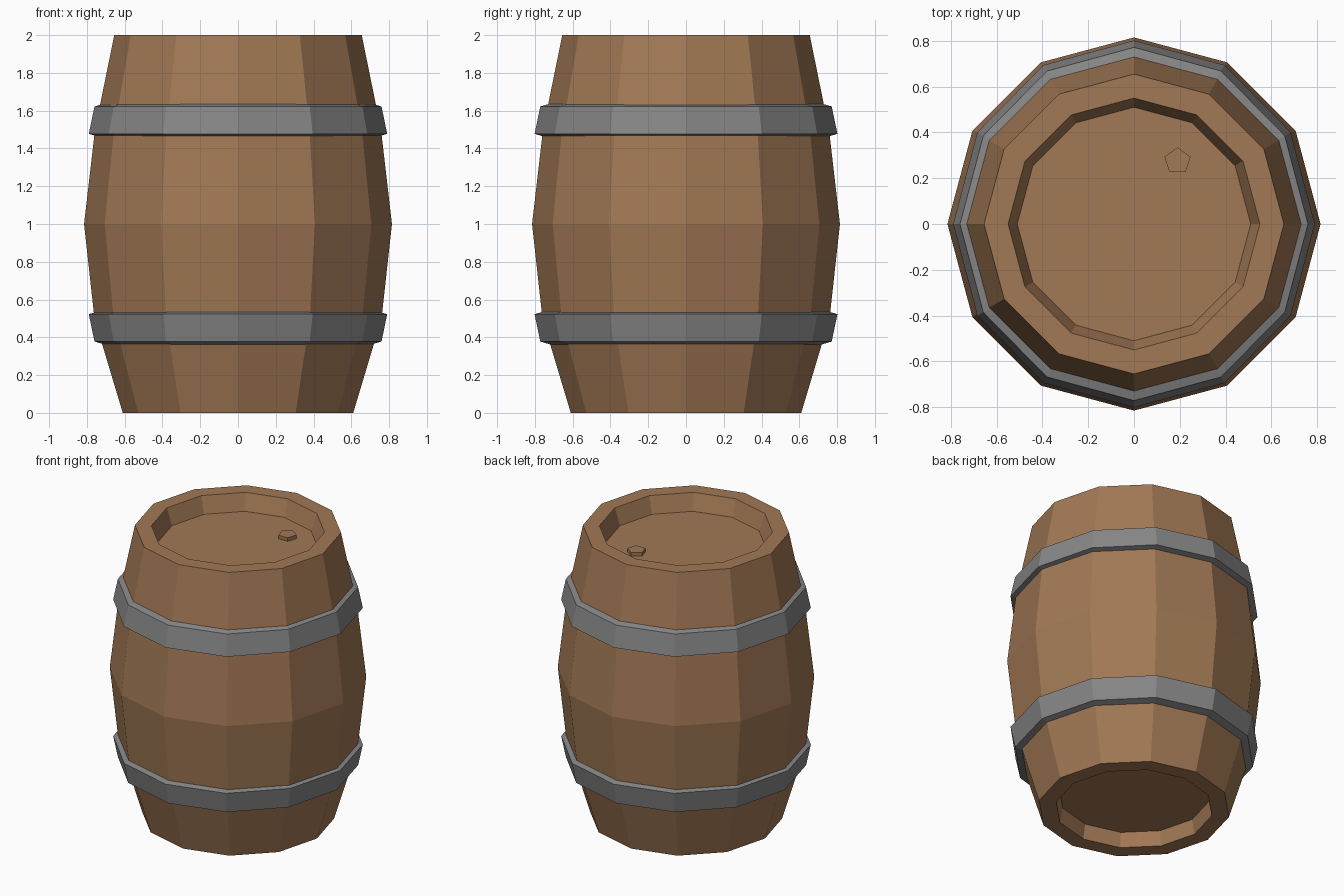
import bpy, bmesh, math

if "Cube" in bpy.data.objects:
    bpy.data.objects.remove(bpy.data.objects["Cube"])

N = 12  # staves around the barrel


def material(name, rgb):
    m = bpy.data.materials.new(name)
    m.diffuse_color = (*rgb, 1)
    m.use_nodes = True
    m.node_tree.nodes["Principled BSDF"].inputs["Base Color"].default_value = m.diffuse_color
    return m


wood = material("brown wood", (0.36, 0.19, 0.09))
iron = material("grey iron", (0.24, 0.24, 0.24))


def lathe(name, profile, mat, sides=N, start=0.0, closed=False, sy=1.0, loc=(0, 0, 0)):
    """Spin an (r, z) profile into flat facets; close it as a ring or cap both ends."""
    bm = bmesh.new()
    rings = []
    for r, z in profile:
        angles = [start + 2 * math.pi * i / sides for i in range(sides)]
        rings.append([bm.verts.new((r * math.cos(a), r * sy * math.sin(a), z)) for a in angles])
    pairs = list(zip(rings, rings[1:]))
    if closed:
        pairs.append((rings[-1], rings[0]))
    else:
        bm.faces.new(rings[0][::-1])
        bm.faces.new(rings[-1])
    for a, b in pairs:
        for i in range(sides):
            j = (i + 1) % sides
            bm.faces.new((a[i], a[j], b[j], b[i]))
    bmesh.ops.recalc_face_normals(bm, faces=bm.faces)
    mesh = bpy.data.meshes.new(name)
    bm.to_mesh(mesh)
    bm.free()
    mesh.materials.append(mat)
    ob = bpy.data.objects.new(name, mesh)
    ob.location = loc
    bpy.context.collection.objects.link(ob)
    return ob


# Barrel body, from the recessed bottom, over the bulge, to the recessed lid
lathe("barrel_body", [(0.48, 0.10), (0.50, 0), (0.61, 0), (0.76, 0.5), (0.815, 1.0),
                      (0.757, 1.5), (0.655, 2.0), (0.55, 2.0), (0.51, 1.886)], wood)

# Two hoops, mirrored about the middle of the barrel
hoop = [(0.70, 1.640), (0.76, 1.622), (0.79, 1.477), (0.74, 1.463)]
lathe("upper_hoop", hoop, iron, closed=True, sy=1.015)
lathe("lower_hoop", [(r, 2 - z) for r, z in hoop], iron, closed=True, sy=1.015)

# Small five-sided bung on the lid
lathe("bung", [(0.06, 1.87), (0.06, 1.911)], wood, sides=5, start=math.pi / 2, loc=(0.19, 0.275, 0))
